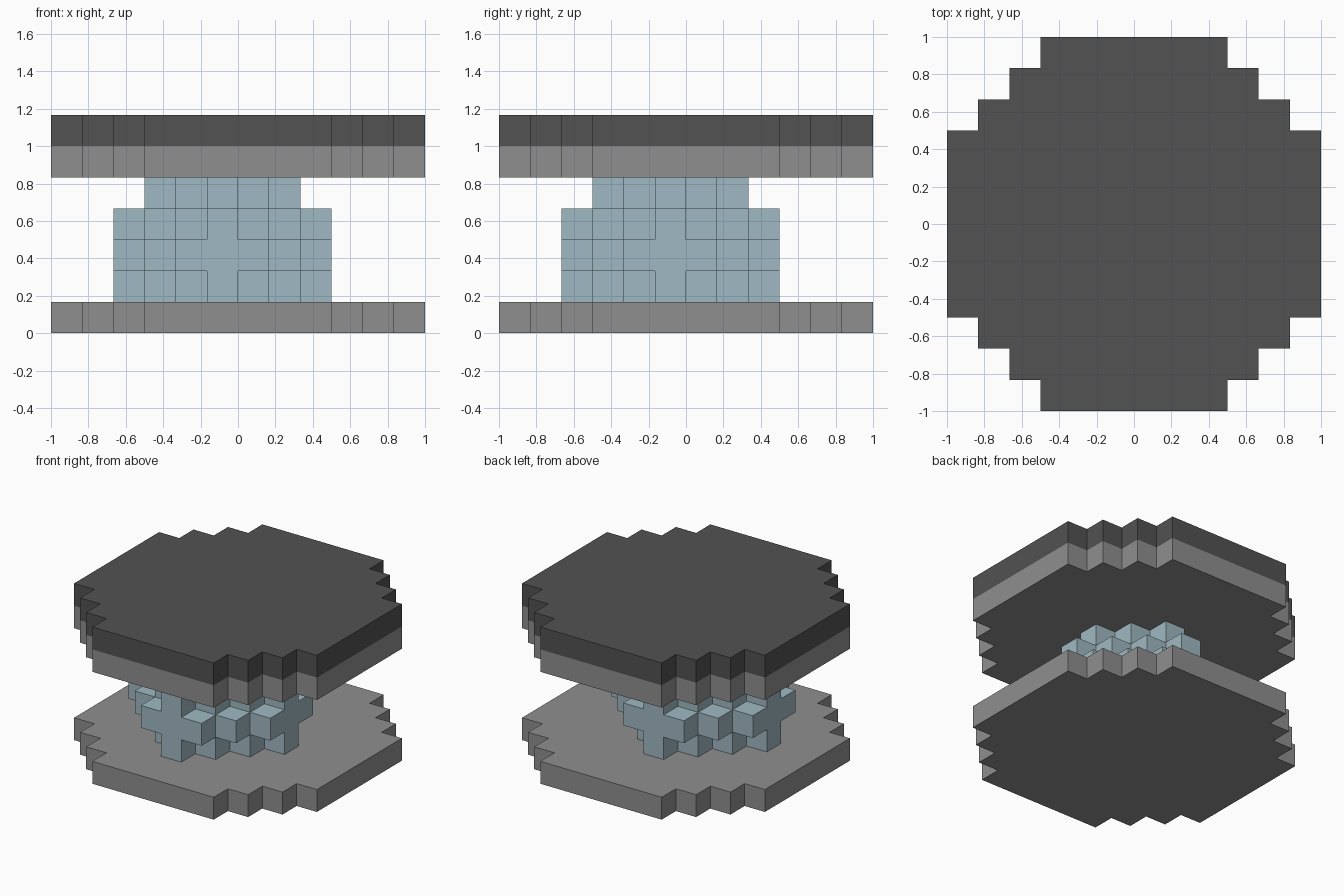
import bpy
import bmesh
from mathutils import Vector

UNIT = 1 / 6  # edge of one block

cube = bpy.data.objects.get("Cube")
if cube:
    bpy.data.objects.remove(cube)


def material(name, rgb):
    linear = [((c / 255 + 0.055) / 1.055) ** 2.4 for c in rgb] + [1]
    mat = bpy.data.materials.new(name)
    mat.use_nodes = True
    mat.diffuse_color = linear
    mat.node_tree.nodes["Principled BSDF"].inputs["Base Color"].default_value = linear
    return mat


grey = material("stone grey", (143, 143, 143))
dark = material("charcoal", (82, 82, 82))
blue = material("pale blue", (159, 185, 194))


def finish(name, bm, mats):
    bmesh.ops.recalc_face_normals(bm, faces=bm.faces)
    mesh = bpy.data.meshes.new(name)
    bm.to_mesh(mesh)
    bm.free()
    for mat in mats:
        mesh.materials.append(mat)
    obj = bpy.data.objects.new(name, mesh)
    bpy.context.collection.objects.link(obj)


def stepped_disc(name, bottom, mats):
    """Stair-edged round slab, one block-high band per material."""
    corner = [(6, 3), (5, 3), (5, 4), (4, 4), (4, 5), (3, 5), (3, 6)]
    outline = []
    for turn in range(4):
        outline += corner
        corner = [(-y, x) for x, y in corner]
    bm = bmesh.new()
    rings = [[bm.verts.new(Vector((x, y, bottom + band)) * UNIT) for x, y in outline]
             for band in range(len(mats) + 1)]
    bm.faces.new(rings[0])
    bm.faces.new(rings[-1]).material_index = len(mats) - 1
    count = len(outline)
    for band in range(len(mats)):
        low, high = rings[band], rings[band + 1]
        for i in range(count):
            j = (i + 1) % count
            bm.faces.new((low[i], low[j], high[j], high[i])).material_index = band
    finish(name, bm, mats)


def block_core(name, mat):
    """Diamond-shaped stack of blocks, only its outer faces kept."""
    reach = range(-3, 4)
    cells = {(i, j, k) for i in reach for j in reach for k in range(-1, 3)
             if abs(i) + abs(j) + abs(k) <= 4}
    centre = Vector((-0.5, -0.5, 2.5))
    bm = bmesh.new()
    for cell in cells:
        for axis in range(3):
            for sign in (-1, 1):
                step = [0, 0, 0]
                step[axis] = sign
                if tuple(c + s for c, s in zip(cell, step)) in cells:
                    continue
                normal = Vector(step)
                u = Vector((normal.y, normal.z, normal.x))
                v = normal.cross(u)
                mid = Vector(cell) + centre + normal / 2
                bm.faces.new([bm.verts.new((mid + (a * u + b * v) / 2) * UNIT)
                              for a, b in ((-1, -1), (1, -1), (1, 1), (-1, 1))])
    bmesh.ops.remove_doubles(bm, verts=bm.verts, dist=0.001)
    finish(name, bm, [mat])


stepped_disc("base_disc", 0, [grey])
block_core("crystal_core", blue)
stepped_disc("top_disc", 5, [grey, dark])
